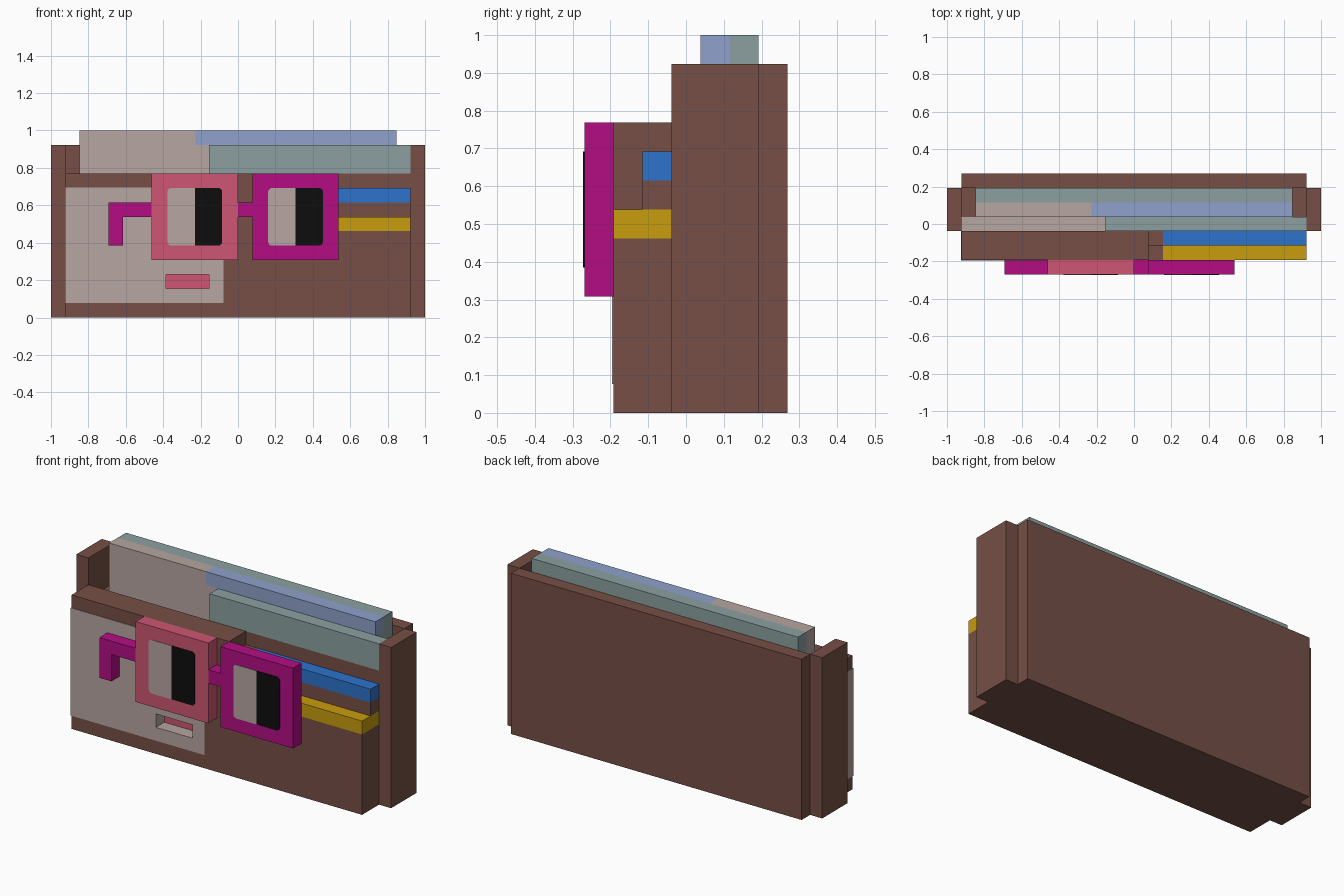
import bpy, bmesh, math

if "Cube" in bpy.data.objects:
    bpy.data.objects.remove(bpy.data.objects["Cube"])

U = 1 / 13  # one block


def material(name, r, g, b):
    m = bpy.data.materials.new(name)
    lin = [((c / 255 + 0.055) / 1.055) ** 2.4 if c > 10 else c / 255 / 12.92 for c in (r, g, b)]
    m.diffuse_color = (*lin, 1)
    m.use_nodes = True
    m.node_tree.nodes["Principled BSDF"].inputs["Base Color"].default_value = m.diffuse_color
    return m


BROWN = material("leather_brown", 118, 79, 70)
PALE = material("pale_grey", 183, 166, 161)
TEAL = material("grey_teal", 140, 160, 161)
PERI = material("soft_blue", 143, 161, 204)
BLUE = material("bright_blue", 45, 115, 204)
GOLD = material("gold", 200, 156, 14)
MAGENTA = material("magenta", 179, 13, 132)
PINK = material("pink", 205, 86, 115)
BLACK = material("black", 13, 13, 13)


def finish(name, bm, mat):
    bmesh.ops.recalc_face_normals(bm, faces=bm.faces)
    me = bpy.data.meshes.new(name)
    bm.to_mesh(me)
    bm.free()
    ob = bpy.data.objects.new(name, me)
    bpy.context.collection.objects.link(ob)
    if mat:
        me.materials.append(mat)
    return ob


def blocks(name, mat, *boxes):
    """Boxes given as (x0, x1, y0, y1, z0, z1) in block units."""
    bm = bmesh.new()
    for x0, x1, y0, y1, z0, z1 in boxes:
        vs = bmesh.ops.create_cube(bm, size=1)["verts"]
        for v in vs:
            v.co = (U * (x1 if v.co.x > 0 else x0),
                    U * (y1 if v.co.y > 0 else y0),
                    U * (z1 if v.co.z > 0 else z0))
    return finish(name, bm, mat)


def cut(ob, box):
    cutter = blocks(ob.name + "_cutter", None, box)
    cutter.hide_render = True
    cutter.hide_set(True)
    mod = ob.modifiers.new("cut", "BOOLEAN")
    mod.operation = "DIFFERENCE"
    mod.solver = "EXACT"
    mod.object = cutter


def lens_plate(name, mat, x0, x1, z0, z1, side):
    """Thin plate with two rounded corners on the left (-1) or right (1)."""
    r = 0.25
    outer, inner = (x1, x0) if side > 0 else (x0, x1)
    pts = [(inner, z0)]
    for cz, start in ((z0 + r, -90), (z1 - r, 0)):
        for i in range(4):
            a = math.radians(start + 30 * i)
            pts.append((outer - side * r + side * r * math.cos(a), cz + r * math.sin(a)))
    pts.append((inner, z1))
    bm = bmesh.new()
    face = bm.faces.new([bm.verts.new((x * U, -3.5 * U - 0.003, z * U)) for x, z in pts])
    ext = bmesh.ops.extrude_face_region(bm, geom=[face])["geom"]
    for v in ext:
        if isinstance(v, bmesh.types.BMVert):
            v.co.y += 0.003
    return finish(name, bm, mat)


# wallet body: back panel, side walls, inner core, front wall
blocks("back_panel", BROWN, (-12, 12, 2.5, 3.5, 0, 12))
blocks("side_walls", BROWN, *[(min(s * 12, s * 13), max(s * 12, s * 13), -0.5, 2.5, 0, 12) for s in (-1, 1)])
blocks("inner_core", BROWN, (-12, 12, 0.5, 2.5, 0, 9), (-12, -2, -0.5, 0.5, 0, 9),
       (-2, 12, -0.5, 0.5, 0, 10))

# front pocket with mouth recess, and stepped pocket on the right
pocket = blocks("front_pocket", BROWN, (-12, 1, -2.5, -0.5, 0, 10))
cut(pocket, (-5.2, -1.8, -3, -1.5, 1.8, 3.2))
blocks("stepped_pocket", BROWN, (1, 12, -2.5, -0.5, 0, 6), (1, 2, -2.5, -0.5, 6, 7),
       (1, 12, -1.5, -0.5, 7, 8), (1, 2, -1.5, -0.5, 8, 9))
blocks("gold_card", GOLD, (2, 12, -2.5, -0.5, 6, 7))
blocks("blue_card", BLUE, (2, 12, -1.5, -0.5, 8, 9))

# pale face patch running through the pocket, with the mouth opening
patch = blocks("face_patch", PALE, (-12.04, -1, -2.54, 0.5, 1, 9.04))
cut(patch, (-5, -2, -3, -1.5, 2, 3))
blocks("mouth", PINK, (-5, -2, -1.55, -1.49, 2, 3))

# notes standing in the wallet
blocks("front_note", TEAL, (-2, 12, -0.5, 0.5, 10, 12))
blocks("middle_note_pale", PALE, (-11, -3, 0.5, 1.5, 9, 13), (-3, -2, 0.5, 1.5, 9, 12))
blocks("middle_note_blue", PERI, (-3, 11, 0.5, 1.5, 12, 13))
blocks("middle_note_lower", TEAL, (-2, 11, 0.5, 1.5, 9, 12))
blocks("back_note", TEAL, (-11, 11, 1.5, 2.5, 9, 13))

# glasses
blocks("left_frame", PINK, (-6, 0, -3.5, -2.5, 4, 10))
blocks("right_frame", MAGENTA, (1, 7, -3.5, -2.5, 4, 10))
blocks("bridge", MAGENTA, (0, 1, -3.5, -2.5, 7, 8))
blocks("temple_arm", MAGENTA, (-8, -6, -3.5, -2.5, 7, 8), (-9, -8, -3.5, -2.5, 5, 8))
for label, x in (("left", -5), ("right", 2)):
    lens_plate(label + "_eye_white", PALE, x + 0.1, x + 2, 5, 9, -1)
    lens_plate(label + "_eye_pupil", BLACK, x + 2, x + 3.9, 5, 9, 1)
